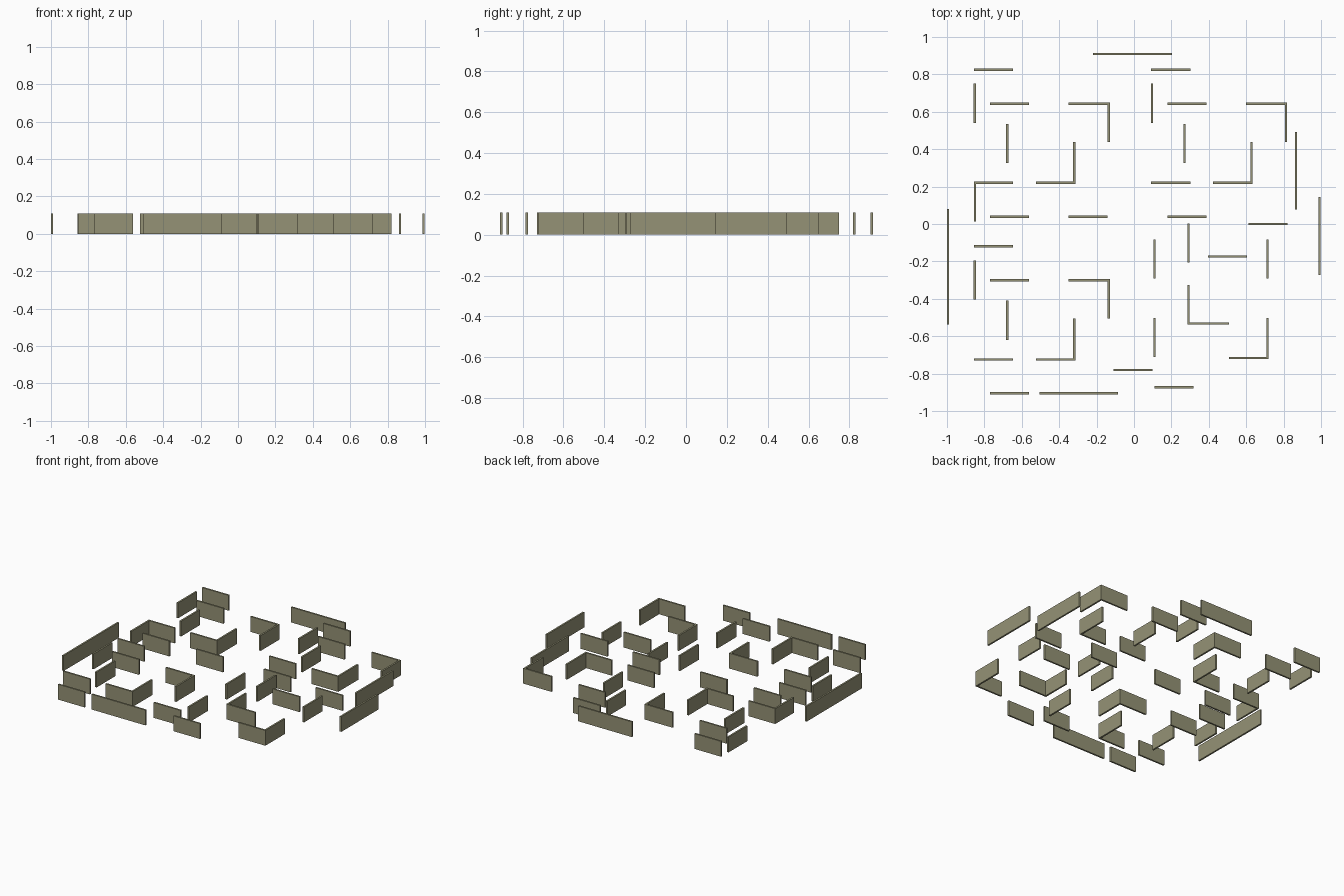
import bpy, bmesh

if "Cube" in bpy.data.objects:
    bpy.data.objects.remove(bpy.data.objects["Cube"])

H = 0.108   # wall height
T = 0.012   # wall thickness

mat = bpy.data.materials.new("olive stone")
mat.diffuse_color = (0.30, 0.29, 0.18, 1)
mat.use_nodes = True
mat.node_tree.nodes["Principled BSDF"].inputs["Base Color"].default_value = mat.diffuse_color


def wall(name, a, b):
    """Upright slab along an axis-aligned line from a to b."""
    x0, x1 = sorted((a[0], b[0]))
    y0, y1 = sorted((a[1], b[1]))
    if x1 - x0 > y1 - y0:
        y0, y1 = y0 - T / 2, y1 + T / 2
    else:
        x0, x1 = x0 - T / 2, x1 + T / 2
    bm = bmesh.new()
    bmesh.ops.create_cube(bm, size=1)
    for v in bm.verts:
        v.co.x = x1 if v.co.x > 0 else x0
        v.co.y = y1 if v.co.y > 0 else y0
        v.co.z = H if v.co.z > 0 else 0
    me = bpy.data.meshes.new(name)
    bm.to_mesh(me)
    bm.free()
    me.materials.append(mat)
    ob = bpy.data.objects.new(name, me)
    bpy.context.collection.objects.link(ob)


# One quadrant of the maze: short walls and two L-shaped corners
E = T / 2
MODULE = {
    "top_left": ((-0.856, 0.825), (-0.647, 0.825)),
    "left_side": ((-0.852, 0.75), (-0.852, 0.54)),
    "upper_inner": ((-0.77, 0.643), (-0.561, 0.643)),
    "inner_side": ((-0.678, 0.534), (-0.678, 0.325)),
    "upper_corner_long": ((-0.35, 0.643), (-0.135 + E, 0.643)),
    "upper_corner_side": ((-0.135, 0.643 - E), (-0.135, 0.438)),
    "middle_left": ((-0.856, 0.22), (-0.647, 0.22)),
    "lower_corner_long": ((-0.525, 0.22), (-0.32 + E, 0.22)),
    "lower_corner_side": ((-0.32, 0.22 + E), (-0.32, 0.438)),
    "lower_left": ((-0.77, 0.039), (-0.561, 0.039)),
    "lower_right": ((-0.35, 0.039), (-0.141, 0.039)),
}


def quadrant(prefix, move, skip=()):
    for name, (a, b) in MODULE.items():
        if name not in skip:
            wall(f"{prefix}_{name}_wall", move(*a), move(*b))


quadrant("back_left", lambda x, y: (x, y))
quadrant("back_right", lambda x, y: (x + 0.948, y), ("lower_right",))
quadrant("front_left", lambda x, y: (x, y - 0.944), ("lower_right",))
# the last quadrant is turned a quarter turn
quadrant("front_right", lambda x, y: (y + 0.071, -x - 0.852), ("top_left",))

# Extra short walls
wall("left_corner_side_wall", (-0.85, 0.22 - E), (-0.85, 0.014))
wall("front_middle_wall", (-0.11, -0.78), (0.099, -0.78))
wall("front_outer_wall", (0.11, -0.873), (0.319, -0.873))

# Long outer walls
wall("back_long_wall", (-0.218, 0.909), (0.203, 0.909))
wall("front_long_wall", (-0.506, -0.905), (-0.086, -0.905))
wall("left_long_wall", (-0.994, 0.081), (-0.994, -0.536))
wall("right_long_wall", (0.992, 0.144), (0.992, -0.272))
wall("right_inner_long_wall", (0.866, 0.492), (0.866, 0.078))
